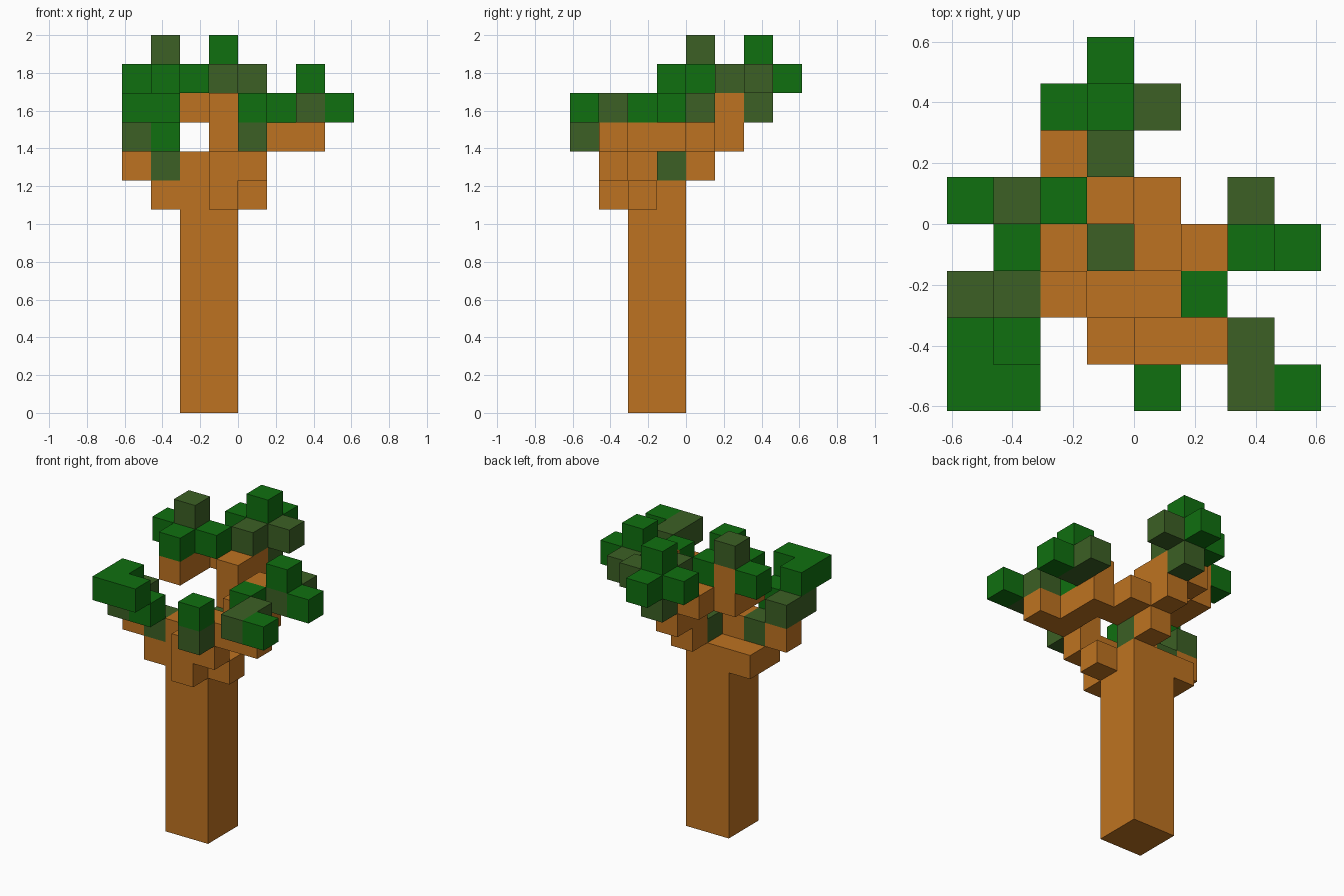
import bpy
import bmesh
from mathutils import Vector

if "Cube" in bpy.data.objects:
    bpy.data.objects.remove(bpy.data.objects["Cube"], do_unlink=True)

CELL = 2 / 13                      # block size: the tree is 13 blocks tall
ORIGIN = Vector((-4 * CELL, -4 * CELL, 0))


def material(name, rgb):
    mat = bpy.data.materials.new(name)
    mat.use_nodes = True
    mat.diffuse_color = (*rgb, 1)
    bsdf = mat.node_tree.nodes["Principled BSDF"]
    bsdf.inputs["Base Color"].default_value = (*rgb, 1)
    bsdf.inputs["Roughness"].default_value = 0.9
    return mat


BARK = material("bark brown", (0.515, 0.171, 0.015))
LEAF = material("leaf green", (0.005, 0.162, 0.005))
OLIVE = material("olive green", (0.045, 0.117, 0.018))


def blocks(name, mat, boxes):
    """Join block boxes (x, y, z[, nx, ny, nz]) into one shell without inner walls."""
    cells = set()
    for box in boxes:
        x, y, z = box[:3]
        nx, ny, nz = box[3:] or (1, 1, 1)
        cells |= {(x + a, y + b, z + c)
                  for a in range(nx) for b in range(ny) for c in range(nz)}
    bm = bmesh.new()
    for cell in sorted(cells):
        for axis in range(3):
            for side in (0, 1):
                near = list(cell)
                near[axis] += 2 * side - 1
                if tuple(near) in cells:
                    continue
                u, v = (axis + 1) % 3, (axis + 2) % 3
                ring = []
                for du, dv in ((0, 0), (1, 0), (1, 1), (0, 1)):
                    p = Vector(cell)
                    p[axis] += side
                    p[u] += du
                    p[v] += dv
                    ring.append(bm.verts.new(ORIGIN + p * CELL))
                bm.faces.new(ring if side else ring[::-1])
    bmesh.ops.remove_doubles(bm, verts=bm.verts, dist=0.001)
    bmesh.ops.dissolve_limit(bm, angle_limit=0.01, verts=bm.verts, edges=bm.edges)
    mesh = bpy.data.meshes.new(name)
    bm.to_mesh(mesh)
    bm.free()
    mesh.materials.append(mat)
    obj = bpy.data.objects.new(name, mesh)
    bpy.context.collection.objects.link(obj)


# Trunk and the knots around its top
blocks("trunk", BARK, [(2, 2, 0, 2, 2, 8), (2, 2, 8), (1, 2, 7, 1, 2, 1), (4, 2, 7)])
blocks("trunk_sprout", OLIVE, [(3, 3, 8), (1, 2, 8)])

# Front left bough: climbs out of the trunk and forks
blocks("front_left_branch", BARK,
       [(3, 1, 7, 1, 1, 2), (4, 1, 8), (4, 1, 9, 3, 1, 1), (5, 2, 9)])
blocks("front_left_leaves", LEAF, [(7, 0, 10), (5, 2, 10)])
blocks("front_left_olive_leaves", OLIVE, [(6, 0, 10, 1, 2, 1)])
blocks("front_leaf", LEAF, [(4, 0, 10)])
blocks("front_olive_leaf", OLIVE, [(4, 0, 9)])

# Left bough
blocks("left_branch", BARK, [(4, 3, 9, 2, 1, 1), (4, 4, 9), (5, 3, 10)])
blocks("left_leaves", LEAF, [(6, 3, 11), (7, 3, 10)])
blocks("left_olive_leaves", OLIVE, [(6, 3, 10, 1, 2, 1)])

# Back bough and its crown
blocks("back_branch", BARK,
       [(3, 4, 8, 1, 1, 3), (3, 5, 9, 1, 1, 2), (2, 5, 10)])
blocks("back_leaves", LEAF, [(2, 6, 11, 2, 1, 1), (3, 6, 12), (3, 7, 11)])
blocks("back_olive_leaves", OLIVE, [(3, 5, 11), (3, 6, 10), (4, 6, 11)])

# Right bough and its crown
blocks("right_branch", BARK, [(1, 3, 10, 1, 2, 1), (1, 4, 11)])
blocks("right_leaves", LEAF, [(0, 4, 11), (2, 4, 11), (1, 3, 11)])
blocks("right_top_leaf", OLIVE, [(1, 4, 12)])

# Front right bough and its canopy
blocks("front_right_branch", BARK, [(0, 2, 8)])
blocks("front_right_leaves", LEAF, [(0, 0, 10, 2, 1, 1), (0, 1, 10), (1, 1, 9)])
blocks("front_right_olive_leaves", OLIVE, [(0, 1, 9, 1, 2, 1)])
